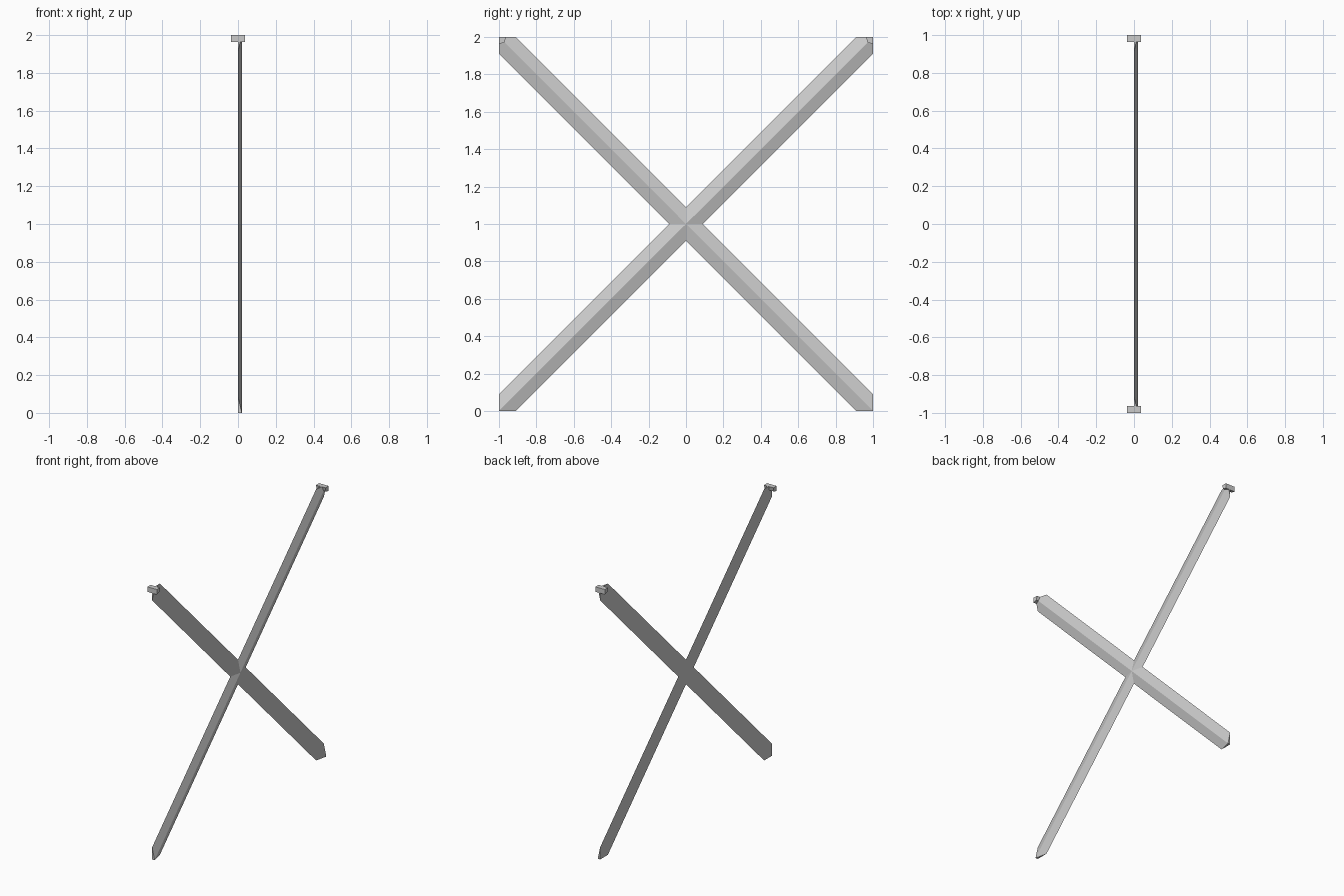
import bpy
import bmesh
from math import pi
from mathutils import Matrix

cube = bpy.data.objects.get("Cube")
if cube:
    bpy.data.objects.remove(cube, do_unlink=True)

grey = bpy.data.materials.new("light_grey")
grey.use_nodes = True
colour = (0.6, 0.6, 0.6, 1)
grey.diffuse_color = colour
grey.node_tree.nodes["Principled BSDF"].inputs["Base Color"].default_value = colour

W = 0.09      # half width of a bar measured along y or z
RIDGE = 0.02  # height of the bar's ridge along x
CENTRE = 1.0  # height of the crossing
PEG = 0.038   # half length of a peg along x


def finish(bm, name):
    bmesh.ops.remove_doubles(bm, verts=bm.verts, dist=0.0001)
    bmesh.ops.recalc_face_normals(bm, faces=bm.faces)
    mesh = bpy.data.meshes.new(name)
    bm.to_mesh(mesh)
    bm.free()
    mesh.materials.append(grey)
    obj = bpy.data.objects.new(name, mesh)
    bpy.context.collection.objects.link(obj)
    return obj


# Crossed bars: one ridged arm with a square-cornered end, turned four times
bm = bmesh.new()
hub, hub_back = (RIDGE, 0, 0), (0, 0, 0)
valley_a, valley_b = (0, W, 0), (0, 0, W)
end_a, end_b = (0, 1, 1 - W), (0, 1 - W, 1)
tip, tip_back = (RIDGE, 1, 1), (0, 1, 1)
arm_faces = [
    (hub, valley_a, end_a, tip),
    (hub, tip, end_b, valley_b),
    (tip, end_a, tip_back),
    (tip, tip_back, end_b),
    (hub_back, valley_b, end_b, tip_back, end_a, valley_a),
]
for k in range(4):
    turn = Matrix.Translation((0, 0, CENTRE)) @ Matrix.Rotation(k * pi / 2, 4, "X")
    for face in arm_faces:
        verts = [bm.verts.new(p) for p in face]
        bmesh.ops.transform(bm, matrix=turn, verts=verts)
        bm.faces.new(verts)
finish(bm, "crossed_bars")

# Pegs through the two upper corners
profile = [(1, 2), (0.963, 2), (0.97, 1.97), (1, 1.963)]
for side, name in ((1, "back_peg"), (-1, "front_peg")):
    bm = bmesh.new()
    cap = bm.faces.new([bm.verts.new((-PEG, side * y, z)) for y, z in profile])
    grown = bmesh.ops.extrude_face_region(bm, geom=[cap], use_keep_orig=True)
    moved = [v for v in grown["geom"] if isinstance(v, bmesh.types.BMVert)]
    bmesh.ops.translate(bm, vec=(2 * PEG, 0, 0), verts=moved)
    finish(bm, name)
